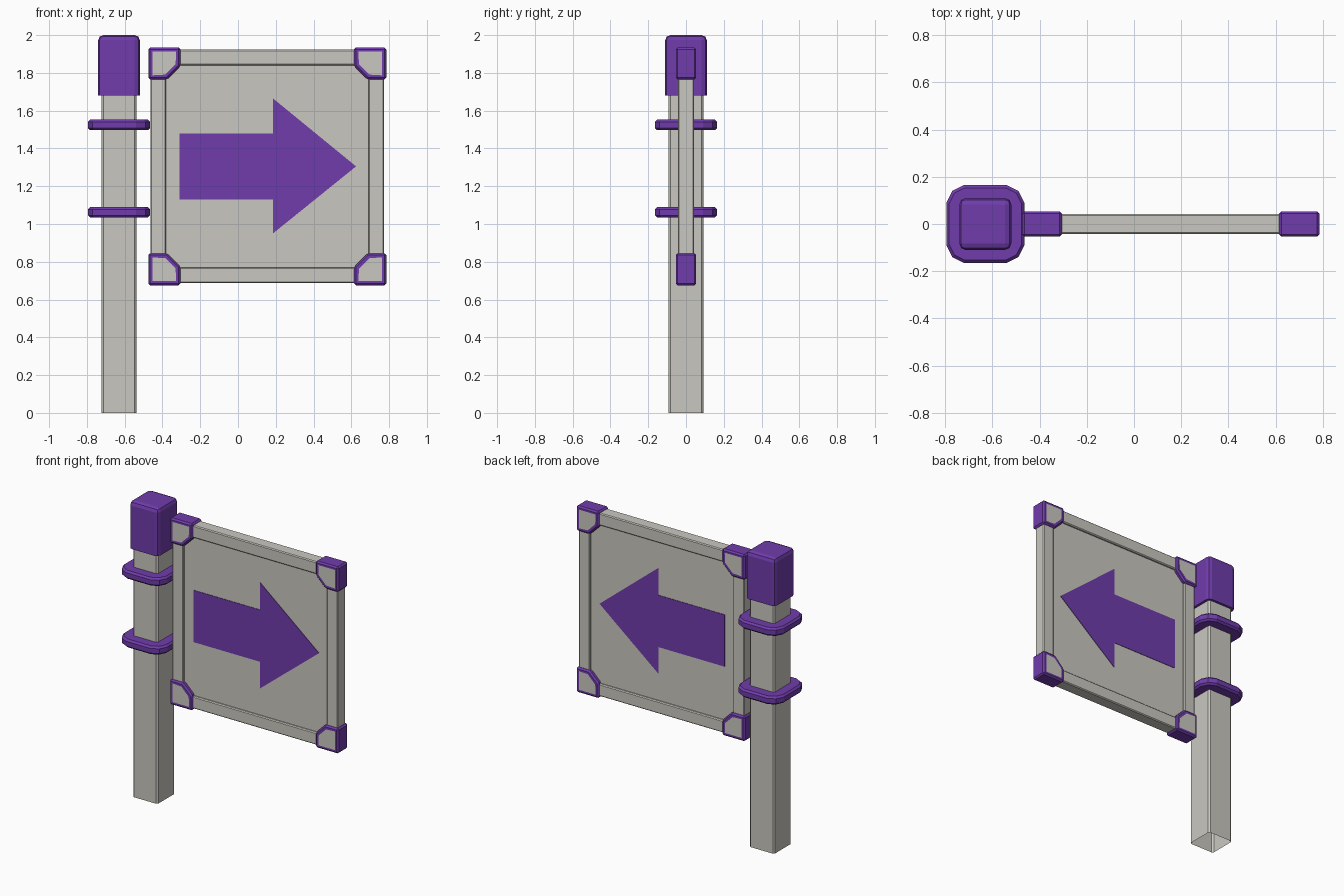
import bpy, bmesh
from mathutils import Vector

if "Cube" in bpy.data.objects:
    bpy.data.objects.remove(bpy.data.objects["Cube"])


def material(name, rgb):
    m = bpy.data.materials.new(name)
    m.diffuse_color = (*rgb, 1)
    m.use_nodes = True
    m.node_tree.nodes["Principled BSDF"].inputs["Base Color"].default_value = m.diffuse_color
    return m


GREY = material("warm_grey", (0.59, 0.575, 0.53))
PURPLE = material("purple", (0.16, 0.045, 0.41))


def prism(name, pts, lo, hi, mats, axis="y", bevel=0.0, segs=1, edge_rule=None, finish=None):
    """Extrude a 2D outline along y (points are x,z) or z (points are x,y)."""
    bm = bmesh.new()
    at = (lambda a, b, d: (a, d, b)) if axis == "y" else (lambda a, b, d: (a, b, d))
    f = bm.faces.new([bm.verts.new(at(a, b, lo)) for a, b in pts])
    new = bmesh.ops.extrude_face_region(bm, geom=[f])["geom"]
    bmesh.ops.translate(bm, verts=[v for v in new if isinstance(v, bmesh.types.BMVert)],
                        vec=Vector(at(0, 0, hi - lo)))
    if bevel:
        edges = [e for e in bm.edges if edge_rule is None or edge_rule(e)]
        bmesh.ops.bevel(bm, geom=edges, offset=bevel, segments=segs,
                        profile=0.5, affect="EDGES", clamp_overlap=True)
    bmesh.ops.recalc_face_normals(bm, faces=bm.faces)
    if finish:
        finish(bm)
    me = bpy.data.meshes.new(name)
    bm.to_mesh(me)
    bm.free()
    for m in mats:
        me.materials.append(m)
    ob = bpy.data.objects.new(name, me)
    bpy.context.collection.objects.link(ob)
    return ob


def rect(a0, a1, b0, b1):
    return [(a0, b0), (a1, b0), (a1, b1), (a0, b1)]


def upright(e):
    return abs(e.verts[0].co.z - e.verts[1].co.z) > 0.01


def open_ends(bm):
    ends = [f for f in bm.faces if abs(f.normal.z) > 0.9]
    bmesh.ops.delete(bm, geom=ends, context="FACES_ONLY")


# Hollow post and its rounded cap
PX = -0.63
prism("post", rect(PX - 0.093, PX + 0.093, -0.093, 0.093), 0, 1.72, [GREY], "z",
      0.01, 1, upright, open_ends)
prism("post_cap", rect(PX - 0.11, PX + 0.11, -0.11, 0.11), 1.68, 2.0, [PURPLE], "z",
      0.027, 2, lambda e: upright(e) or e.verts[0].co.z > 1.9)

# Clamp rings with softened corners and a chamfered rim
q = [(0.165, 0.09), (0.14, 0.14), (0.09, 0.165)]
quarter = q + [(-x, y) for x, y in q[::-1]]
ring = [(PX + x, y) for x, y in quarter + [(-x, -y) for x, y in quarter]]
for name, z in (("lower_clamp", 1.062), ("upper_clamp", 1.525)):
    prism(name, ring, z - 0.028, z + 0.028, [PURPLE], "z", 0.012, 1,
          lambda e: not upright(e))

# Sign panel and frame rails
X0, X1, Z0, Z1, W = -0.463, 0.773, 0.687, 1.923, 0.083
prism("sign_panel", rect(X0 + 0.04, X1 - 0.04, Z0 + 0.04, Z1 - 0.04), -0.027, 0.027, [GREY])
rails = {"left_rail": (X0, X0 + W, Z0, Z1), "right_rail": (X1 - W, X1, Z0, Z1),
         "bottom_rail": (X0, X1, Z0, Z0 + W), "top_rail": (X0, X1, Z1 - W, Z1)}
for name, r in rails.items():
    prism(name, rect(*r), -0.042, 0.042, [GREY], bevel=0.006)


# Corner brackets with grey inset faces front and back
def inset_faces(bm):
    for f in [f for f in bm.faces if abs(f.normal.y) > 0.95]:
        bmesh.ops.inset_region(bm, faces=[f], thickness=0.017)
        f.material_index = 1


CX, CZ = (X0 + X1) / 2, (Z0 + Z1) / 2
H, S = 0.63, 0.17
shape = [(H, H), (H - S, H), (H - S, H - 0.1), (H - 0.1, H - S), (H, H - S)]
for side, sx in (("left", -1), ("right", 1)):
    for level, sz in (("bottom", -1), ("top", 1)):
        prism(f"{level}_{side}_bracket", [(CX + sx * a, CZ + sz * b) for a, b in shape],
              -0.054, 0.054, [PURPLE, GREY], bevel=0.01, finish=inset_faces)

# Arrow plates on both faces
arrow = [(-0.31, 1.13), (0.185, 1.13), (0.185, 0.95), (0.625, 1.305),
         (0.185, 1.665), (0.185, 1.48), (-0.31, 1.48)]
for name, y in (("front_arrow", -0.028), ("back_arrow", 0.028)):
    prism(name, arrow, y - 0.002, y + 0.002, [PURPLE])
